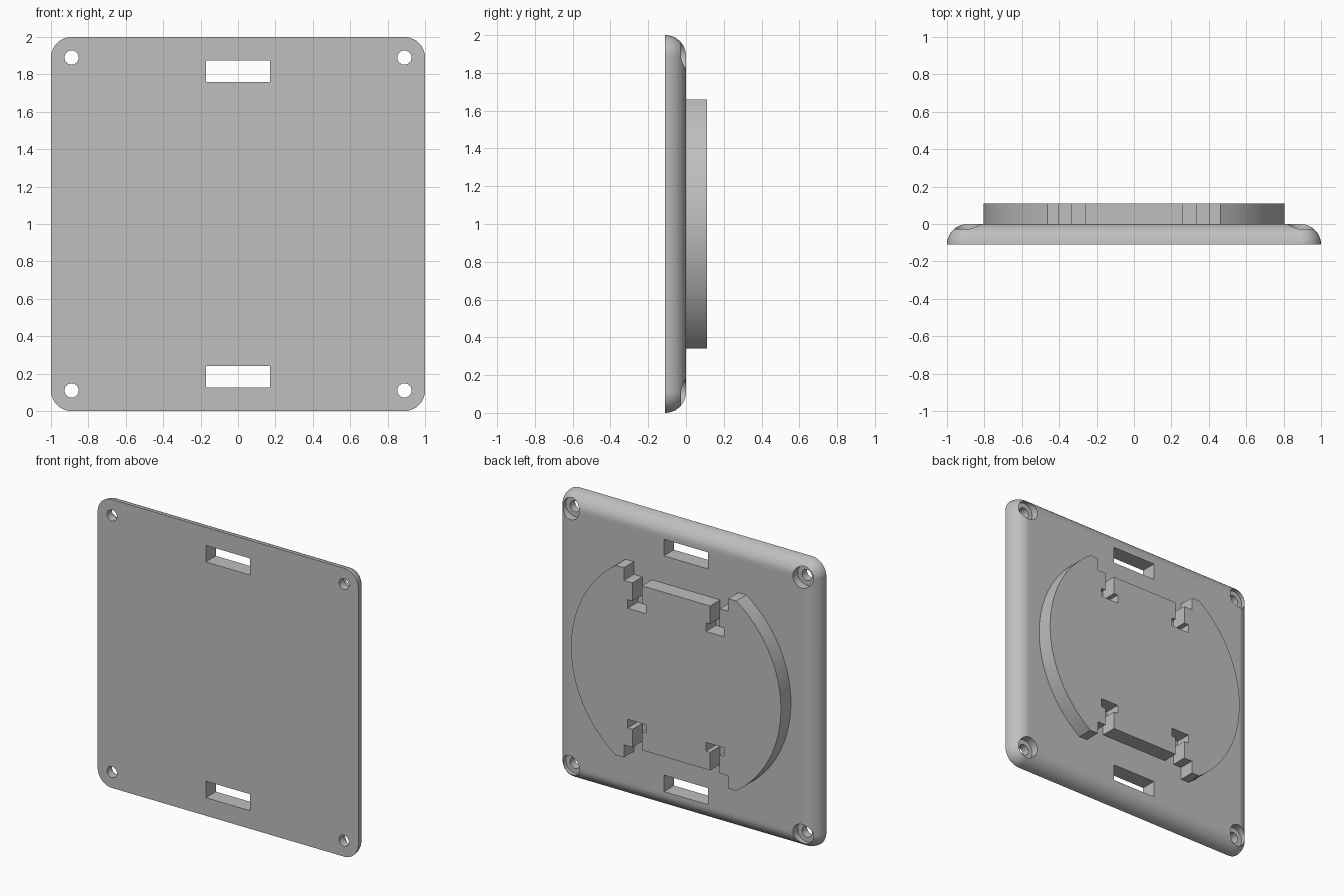
import bpy, bmesh
from math import sin, cos, pi, atan2, sqrt

cube = bpy.data.objects.get("Cube")
if cube:
    bpy.data.objects.remove(cube)

T = 0.11        # plate thickness, edge rounding and corner radius
HOLE = 0.89     # distance of the screw holes from the centre

grey = bpy.data.materials.new("light grey")
grey.use_nodes = True
grey.diffuse_color = (0.52, 0.52, 0.52, 1)
grey.node_tree.nodes["Principled BSDF"].inputs["Base Color"].default_value = grey.diffuse_color


def loft(name, rings):
    """Closed solid through rings of (x, y, z) points, capped at both ends."""
    bm = bmesh.new()
    loops = [[bm.verts.new(p) for p in ring] for ring in rings]
    n = len(loops[0])
    for a, b in zip(loops, loops[1:]):
        for i in range(n):
            j = (i + 1) % n
            bm.faces.new((a[i], a[j], b[j], b[i]))
    bm.faces.new(loops[0])
    bm.faces.new(loops[-1])
    bmesh.ops.remove_doubles(bm, verts=bm.verts, dist=1e-5)
    bmesh.ops.recalc_face_normals(bm, faces=bm.faces)
    mesh = bpy.data.meshes.new(name)
    bm.to_mesh(mesh)
    bm.free()
    mesh.materials.append(grey)
    ob = bpy.data.objects.new(name, mesh)
    bpy.context.collection.objects.link(ob)
    return ob


def prism(name, outline, y0, y1):
    return loft(name, [[(x, y, z) for x, z in outline] for y in (y0, y1)])


def activate(ob):
    bpy.ops.object.select_all(action='DESELECT')
    ob.select_set(True)
    bpy.context.view_layer.objects.active = ob


def cut(ob, cutter):
    mod = ob.modifiers.new("cut", 'BOOLEAN')
    mod.operation = 'DIFFERENCE'
    mod.solver = 'EXACT'
    mod.object = cutter
    activate(ob)
    bpy.ops.object.modifier_apply(modifier=mod.name)
    bpy.data.objects.remove(cutter)


def circle(cx, cz, r, n=32):
    return [(cx + r * cos(2 * pi * i / n), cz + r * sin(2 * pi * i / n)) for i in range(n)]


def rounded_square(y, r, steps=10):
    ring = []
    for q, (sx, sz) in enumerate(((1, 1), (-1, 1), (-1, -1), (1, -1))):
        for i in range(steps + 1):
            a = (q + i / steps) * pi / 2
            ring.append((sx * (1 - T) + r * cos(a), y, 1 + sz * (1 - T) + r * sin(a)))
    return ring


# Plate with a quarter-round back edge
STEPS = 10
plate = loft("back_plate", [rounded_square(-T + T * sin(k * pi / 2 / STEPS),
                                           T * cos(k * pi / 2 / STEPS))
                            for k in range(STEPS + 1)])

# Strap slots and counterbored screw holes
for s in (-1, 1):
    lo, hi = sorted((1 + s * 0.76, 1 + s * 0.875))
    cut(plate, prism("slot_cutter", [(-0.17, lo), (0.17, lo), (0.17, hi), (-0.17, hi)], -0.3, 0.3))
    for sx in (-1, 1):
        cx, cz = sx * HOLE, 1 + s * HOLE
        cut(plate, prism("counterbore_cutter", circle(cx, cz, 0.071), -0.055, 0.3))
        cut(plate, prism("hole_cutter", circle(cx, cz, 0.038), -0.3, 0.3))

# Raised round mount: one quarter outline, from the top tab round to the side
R, TOP = 0.805, 0.658
quarter = [(0.262, 0.57), (0.262, 0.445), (0.23, 0.445), (0.23, 0.385),
           (0.37, 0.385), (0.37, 0.445), (0.335, 0.445), (0.335, 0.57),
           (0.40, 0.57), (0.40, TOP)]
start = atan2(TOP, sqrt(R * R - TOP * TOP))
ARC = 16
quarter += [(R * cos(start * (1 - i / ARC)), R * sin(start * (1 - i / ARC))) for i in range(ARC + 1)]
right = quarter + [(x, -z) for x, z in reversed(quarter[:-1])]
outline = right + [(-x, z) for x, z in reversed(right)]
mount = prism("round_mount", [(x, 1 + z) for x, z in outline], -0.01, T)

# Smooth curves, crisp edges
for ob in (plate, mount):
    activate(ob)
    bpy.ops.object.shade_smooth_by_angle(angle=pi / 6)
    weighted = ob.modifiers.new("weighted normals", 'WEIGHTED_NORMAL')
    weighted.keep_sharp = True
